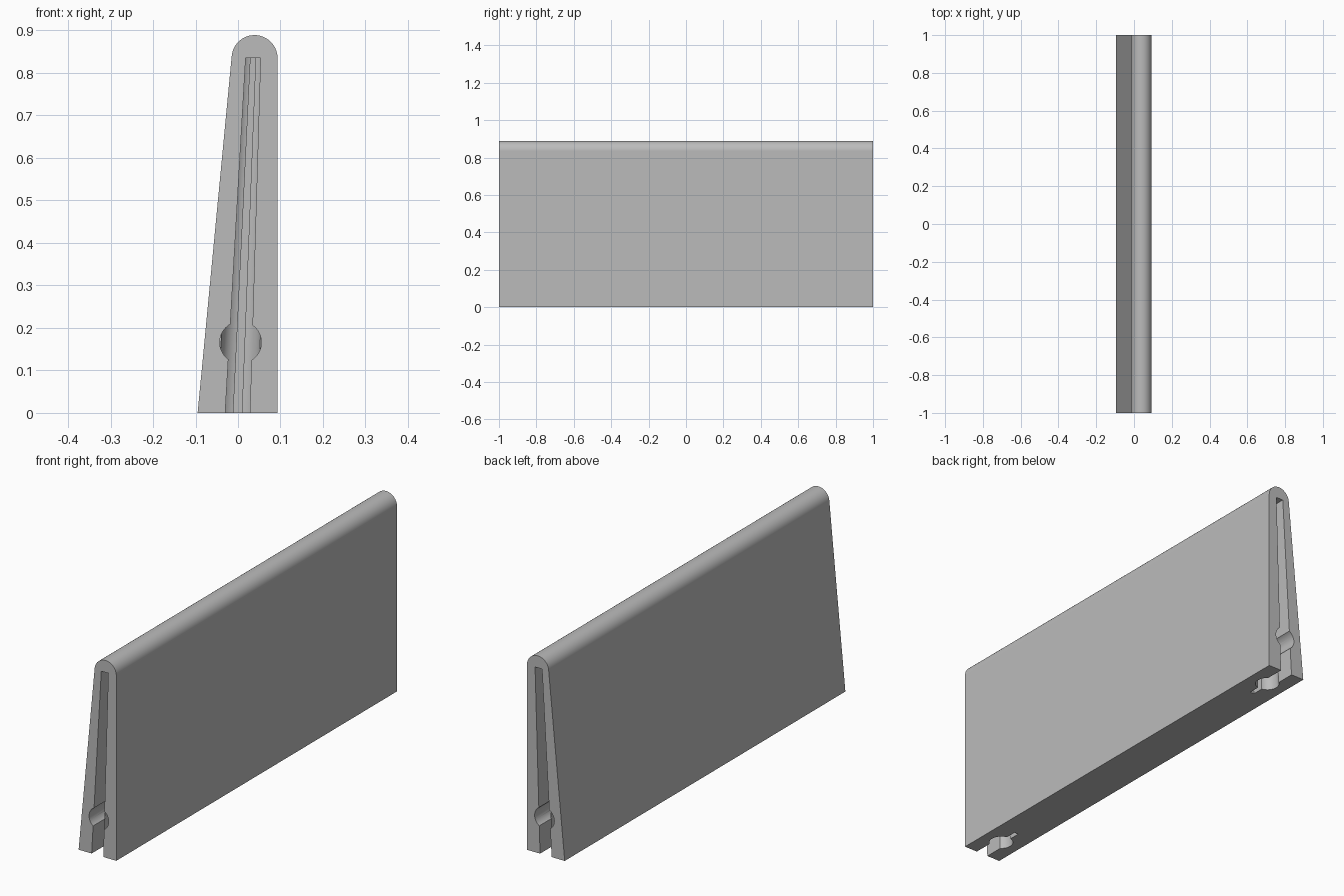
import bpy, bmesh
from math import radians, sin, cos, asin
from mathutils import Matrix

if "Cube" in bpy.data.objects:
    bpy.data.objects.remove(bpy.data.objects["Cube"], do_unlink=True)

HALF_LEN = 1.0
SLOT_TOP = 0.835
BORE_Y = 0.875          # distance of the upright bores from the middle

grey = bpy.data.materials.new("plain grey")
grey.use_nodes = True
grey.diffuse_color = (0.5, 0.5, 0.5, 1)
grey.node_tree.nodes["Principled BSDF"].inputs["Base Color"].default_value = (0.5, 0.5, 0.5, 1)


def make_object(name, bm):
    bmesh.ops.recalc_face_normals(bm, faces=bm.faces)
    mesh = bpy.data.meshes.new(name)
    bm.to_mesh(mesh)
    bm.free()
    mesh.materials.append(grey)
    obj = bpy.data.objects.new(name, mesh)
    bpy.context.collection.objects.link(obj)
    return obj


def loft(name, lower, upper):
    """Solid between two matching closed loops of points."""
    bm = bmesh.new()
    a = [bm.verts.new(p) for p in lower]
    b = [bm.verts.new(p) for p in upper]
    bm.faces.new(a)
    bm.faces.new(b)
    for i in range(len(a)):
        j = (i + 1) % len(a)
        bm.faces.new((a[i], a[j], b[j], b[i]))
    return make_object(name, bm)


def arc(cx, cy, r, start, end, steps):
    angles = [start + (end - start) * i / steps for i in range(steps + 1)]
    return [(cx + r * cos(t), cy + r * sin(t)) for t in angles]


# Tapered body with one upright side, one leaning side and a round ridge
outline = [(-0.095, 0), (0.093, 0)]
outline += arc(0.039, 0.835, 0.054, 0, radians(174.7), 32)
body = loft("tapered_holder",
            [(x, -HALF_LEN, z) for x, z in outline],
            [(x, HALF_LEN, z) for x, z in outline])


# Keyhole pocket plan: open slot, round bore, narrow inner slit
def pocket_loop(z, side):
    t = z / SLOT_TOP
    s = 1 - 0.4 * t
    cx = -0.001 + 0.0365 * t
    slot, bore, slit = 0.029 * s, 0.05 * s, 0.010 * s
    a, b = asin(slot / bore), asin(slit / bore)
    quarter = radians(90)
    half = [(slot, -0.3)]
    half += arc(0, 0, bore, a - quarter, quarter - b, 20)
    half += [(slit, 0.1)]
    plan = half + [(-x, y) for x, y in reversed(half)]
    return [(cx + x, side * (BORE_Y - y), z) for x, y in plan]


cutters = []
for side in (-1, 1):
    cutters.append(loft("pocket_cutter", pocket_loop(-0.05, side),
                        pocket_loop(SLOT_TOP, side)))
    # Level hole running from the end into the bore
    bm = bmesh.new()
    place = Matrix.Translation((0.006, side * (BORE_Y + 0.1), 0.166)) @ Matrix.Rotation(radians(90), 4, "X")
    bmesh.ops.create_cone(bm, cap_ends=True, segments=48, radius1=0.049,
                          radius2=0.049, depth=0.2, matrix=place)
    cutters.append(make_object("hole_cutter", bm))

for cutter in cutters:
    cutter.hide_render = True
    cut = body.modifiers.new("cut", "BOOLEAN")
    cut.operation = "DIFFERENCE"
    cut.solver = "EXACT"
    cut.object = cutter

# Bake the cuts and drop the cutters
graph = bpy.context.evaluated_depsgraph_get()
cut_mesh = bpy.data.meshes.new_from_object(body.evaluated_get(graph))
body.modifiers.clear()
body.data = cut_mesh
for cutter in cutters:
    bpy.data.objects.remove(cutter, do_unlink=True)

# Smooth ridge and bores, crisp edges, clean flat sides
bpy.ops.object.select_all(action="DESELECT")
body.select_set(True)
bpy.context.view_layer.objects.active = body
bpy.ops.object.shade_smooth_by_angle(angle=radians(25))
weighted = body.modifiers.new("clean_shading", "WEIGHTED_NORMAL")
weighted.keep_sharp = True
